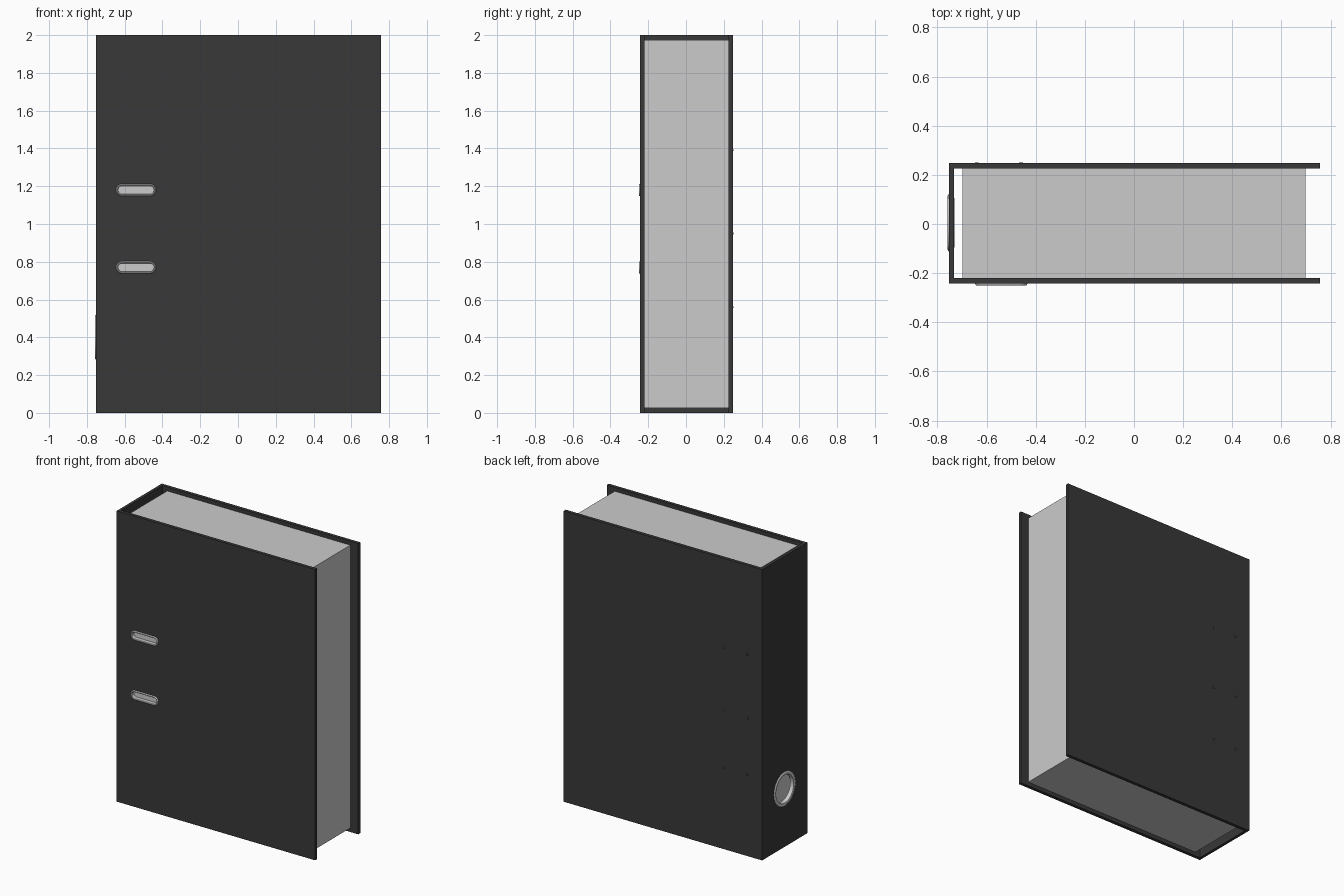
import bpy, bmesh, math
from mathutils import Matrix, Vector

if "Cube" in bpy.data.objects:
    bpy.data.objects.remove(bpy.data.objects["Cube"])


def material(name, rgb):
    m = bpy.data.materials.new(name)
    m.diffuse_color = (*rgb, 1)
    m.use_nodes = True
    m.node_tree.nodes["Principled BSDF"].inputs["Base Color"].default_value = m.diffuse_color
    return m


BOARD = material("dark_board", (0.04, 0.04, 0.04))
METAL = material("metal", (0.6, 0.6, 0.6))


def finish(name, bm, mat=None, smooth=False):
    bmesh.ops.recalc_face_normals(bm, faces=bm.faces)
    me = bpy.data.meshes.new(name)
    bm.to_mesh(me)
    bm.free()
    ob = bpy.data.objects.new(name, me)
    bpy.context.collection.objects.link(ob)
    if mat:
        me.materials.append(mat)
    if smooth:
        bpy.ops.object.select_all(action='DESELECT')
        ob.select_set(True)
        bpy.context.view_layer.objects.active = ob
        bpy.ops.object.shade_smooth_by_angle(angle=math.radians(40))
    return ob


def box(name, lo, hi, mat=None):
    lo, hi = Vector(lo), Vector(hi)
    bm = bmesh.new()
    bmesh.ops.create_cube(bm, size=1, matrix=Matrix.Translation((lo + hi) / 2)
                          @ Matrix.Diagonal((*(hi - lo), 1)))
    return finish(name, bm, mat)


def frame(u, v, n, origin):
    m = Matrix((u, v, n)).transposed().to_4x4()
    m.translation = origin
    return m


def outline(half, r, n=16):
    # stadium outline, a circle when half is 0
    pts = []
    for side in (1, -1):
        for i in range(n + (half > 0)):
            a = -math.pi / 2 + math.pi * i / n + (0 if side > 0 else math.pi)
            pts.append((side * half + r * math.cos(a), r * math.sin(a)))
    return pts


def sweep(name, m, half, profile, mat=None, n=16, closed=True):
    # profile of (radius, height) carried around the outline
    bm = bmesh.new()
    rings = [[bm.verts.new(m @ Vector((x, y, h))) for x, y in outline(half, r, n)]
             for r, h in profile]
    pairs = list(zip(rings, rings[1:] + rings[:1]))
    for a, b in pairs if closed else pairs[:-1]:
        for i in range(len(a)):
            j = (i + 1) % len(a)
            bm.faces.new((a[i], a[j], b[j], b[i]))
    if not closed:
        bm.faces.new(rings[0])
        bm.faces.new(rings[-1])
    return finish(name, bm, mat, smooth=closed)


def cut(ob, m, half, r, n):
    cutter = sweep("cutter", m, half, [(r, -0.04), (r, 0.03)], n=n, closed=False)
    mod = ob.modifiers.new("hole", 'BOOLEAN')
    mod.object, mod.operation, mod.solver = cutter, 'DIFFERENCE', 'EXACT'
    bpy.context.view_layer.objects.active = ob
    bpy.ops.object.modifier_apply(modifier=mod.name)
    bpy.data.objects.remove(cutter)


# Boards and paper block
T = 0.023
X0, X1, YF, YB = -0.753, 0.757, -0.243, 0.248
front = box("front_cover", (X0, YF, 0), (X1, YF + T, 2), BOARD)
box("back_cover", (X0, YB - T, 0), (X1, YB, 2), BOARD)
spine = box("spine", (X0, YF + T, 0), (X0 + 0.02, YB - T, 2), BOARD)
box("paper_block", (-0.697, YF + T, 0.027), (0.697, YB - T, 1.973))

# Slots in the front cover with metal rims
for i, z in enumerate((0.77, 1.18)):
    m = frame((1, 0, 0), (0, 0, 1), (0, -1, 0), (-0.54, YF, z))
    cut(front, m, 0.073, 0.027, 12)
    sweep(f"slot_rim_{i + 1}", m, 0.073,
          [(0.033, 0), (0.032, 0.004), (0.029, 0.007), (0.025, 0.007),
           (0.022, 0.004), (0.022, -T + 0.002), (0.027, -T + 0.002), (0.027, 0)], METAL, 12)

# Finger hole in the spine with a metal ring
m = frame((0, -1, 0), (0, 0, 1), (-1, 0, 0), (X0, 0.005, 0.4))
cut(spine, m, 0, 0.1, 24)
sweep("finger_ring", m, 0,
      [(0.117, 0), (0.115, 0.003), (0.110, 0.005), (0.102, 0.005), (0.096, 0.003),
       (0.093, -0.003), (0.093, -0.022), (0.1, -0.022), (0.1, 0)], METAL, 24)

# Low rivets on the back cover
for i, z in enumerate((0.56, 0.95, 1.39)):
    for j, x in enumerate((-0.64, -0.46)):
        m = frame((-1, 0, 0), (0, 0, 1), (0, 1, 0), (x, YB, z))
        sweep(f"rivet_{i + 1}_{j + 1}", m, 0,
              [(0.009, -0.004), (0.009, 0), (0.007, 0.0015), (0.003, 0.0025)],
              BOARD, 8, closed=False)
